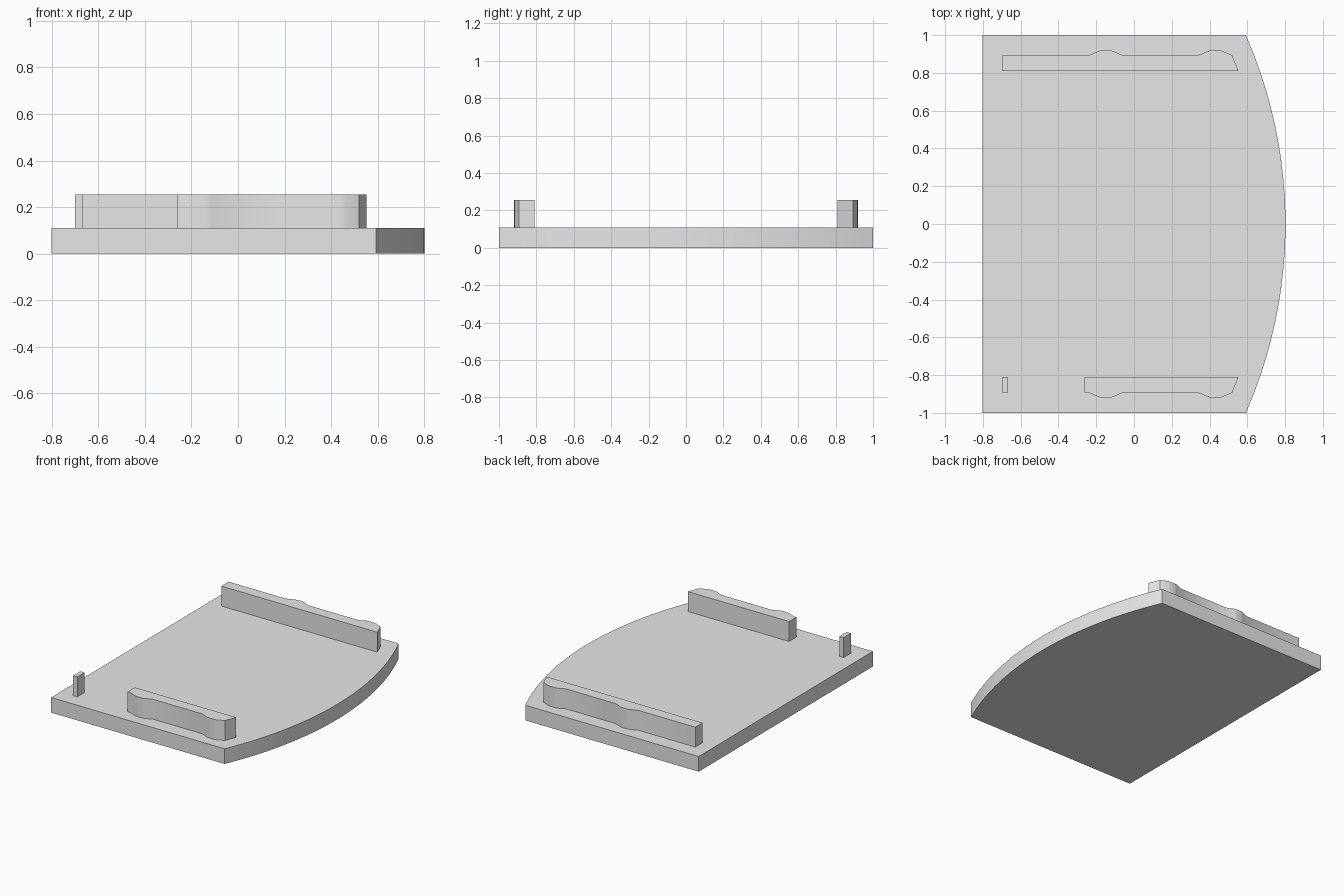
import bpy
import bmesh
import math

# Remove the default cube only
cube = bpy.data.objects.get("Cube")
if cube:
    bpy.data.objects.remove(cube, do_unlink=True)

PLATE_TOP = 0.11
RAIL_TOP = 0.255

grey = bpy.data.materials.new("light_grey")
grey.use_nodes = True
grey.diffuse_color = (0.8, 0.8, 0.8, 1)
grey.node_tree.nodes["Principled BSDF"].inputs["Base Color"].default_value = (0.8, 0.8, 0.8, 1)


def extrude_outline(name, outline, bottom, top):
    """Build a solid prism from a flat outline."""
    bm = bmesh.new()
    base = bm.faces.new([bm.verts.new((x, y, bottom)) for x, y in outline])
    result = bmesh.ops.extrude_face_region(bm, geom=[base], use_keep_orig=True)
    raised = [v for v in result["geom"] if isinstance(v, bmesh.types.BMVert)]
    bmesh.ops.translate(bm, verts=raised, vec=(0, 0, top - bottom))
    bmesh.ops.recalc_face_normals(bm, faces=bm.faces[:])
    mesh = bpy.data.meshes.new(name)
    bm.to_mesh(mesh)
    bm.free()
    mesh.materials.append(grey)
    obj = bpy.data.objects.new(name, mesh)
    bpy.context.collection.objects.link(obj)
    bpy.ops.object.select_all(action="DESELECT")
    obj.select_set(True)
    bpy.context.view_layer.objects.active = obj
    bpy.ops.object.shade_smooth_by_angle(angle=math.radians(30))
    return obj


def rail_outline(start, side):
    """Straight inner edge, outer edge with two shallow bumps."""
    inner, outer, peak = 0.81, 0.893, 0.919
    points = [(start, inner), (start, outer)]
    for left in (-0.24, 0.34):
        points += [(left, outer), (left + 0.055, peak - 0.002), (left + 0.075, peak),
                   (left + 0.105, peak), (left + 0.125, peak - 0.002), (left + 0.18, outer)]
    points.append((0.553, inner))
    return [(x, side * y) for x, y in points]


# Base plate with one bowed end
nose, corner, back = 0.802, 0.592, -0.802
bow = nose - corner
radius = (1 + bow * bow) / (2 * bow)
half_angle = math.asin(1 / radius)
steps = 32
plate = [(back, 1), (back, -1)]
for i in range(steps + 1):
    a = half_angle * (2 * i / steps - 1)
    plate.append((nose - radius + radius * math.cos(a), radius * math.sin(a)))
extrude_outline("base_plate", plate, 0, PLATE_TOP)

# Long rail at the back, shorter rail at the front
extrude_outline("back_rail", rail_outline(-0.70, 1), PLATE_TOP, RAIL_TOP)
extrude_outline("front_rail", rail_outline(-0.262, -1), PLATE_TOP, RAIL_TOP)

# Small post left standing beyond the gap in the front rail
post = [(-0.70, -0.893), (-0.666, -0.893), (-0.666, -0.81), (-0.70, -0.81)]
extrude_outline("front_post", post, PLATE_TOP, RAIL_TOP)
